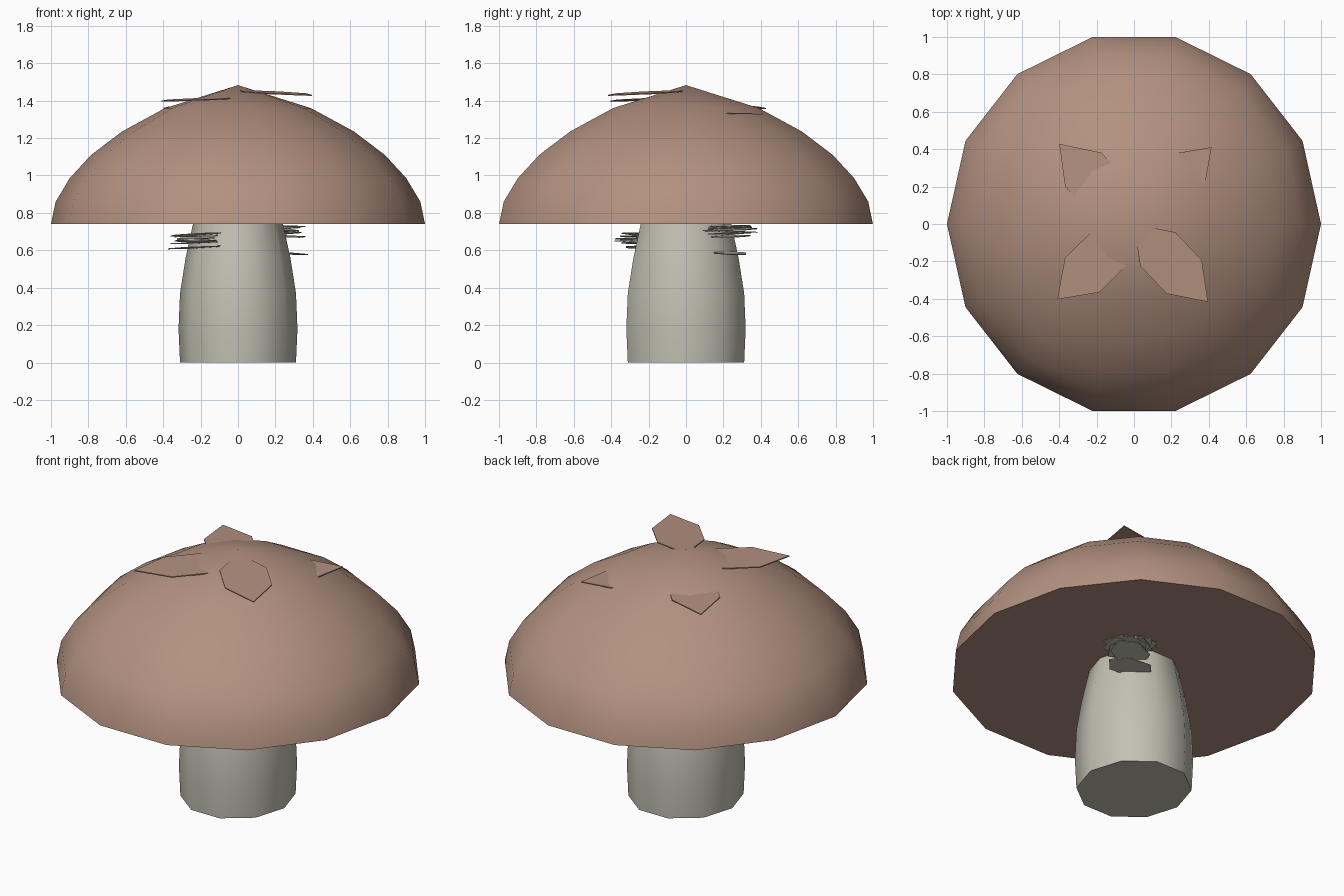
import bpy, bmesh, math, random
from mathutils import Matrix, Vector

if "Cube" in bpy.data.objects:
    bpy.data.objects.remove(bpy.data.objects["Cube"])

random.seed(4)


def material(name, rgb):
    m = bpy.data.materials.new(name)
    m.diffuse_color = (*rgb, 1)
    m.use_nodes = True
    m.node_tree.nodes["Principled BSDF"].inputs["Base Color"].default_value = m.diffuse_color
    return m


BROWN = material("cap brown", (0.45, 0.285, 0.216))
CREAM = material("stem cream", (0.54, 0.53, 0.45))


def finish(name, bm, mat, smooth=None):
    bmesh.ops.recalc_face_normals(bm, faces=bm.faces)
    me = bpy.data.meshes.new(name)
    bm.to_mesh(me)
    bm.free()
    me.materials.append(mat)
    ob = bpy.data.objects.new(name, me)
    bpy.context.collection.objects.link(ob)
    if smooth:
        bpy.ops.object.select_all(action='DESELECT')
        bpy.context.view_layer.objects.active = ob
        ob.select_set(True)
        bpy.ops.object.shade_smooth_by_angle(angle=math.radians(smooth))
    return ob


def lathe(name, profile, sides, mat, y_scale, smooth):
    """Closed low-poly turned shape; a zero radius makes a point."""
    bm = bmesh.new()
    rings = []
    for r, z in profile:
        if r == 0:
            rings.append([bm.verts.new((0, 0, z))] * sides)
            continue
        a = [2 * math.pi * i / sides for i in range(sides)]
        rings.append([bm.verts.new((r * math.cos(t), r * y_scale * math.sin(t), z)) for t in a])
    for lo, hi in zip(rings, rings[1:]):
        for i in range(sides):
            j = (i + 1) % sides
            quad = [lo[i], lo[j], hi[j], hi[i]]
            bm.faces.new(list(dict.fromkeys(quad)))
    for ring in (rings[0], rings[-1]):
        if ring[0] is not ring[1]:
            bm.faces.new(ring)
    return finish(name, bm, mat, smooth)


def add_leaf(bm, outline, matrix, thick):
    """Thin six-sided flake."""
    low = [bm.verts.new(matrix @ Vector((x, y, -thick / 2))) for x, y in outline]
    top = [bm.verts.new(matrix @ Vector((x, y, thick / 2))) for x, y in outline]
    bm.faces.new(low[::-1])
    bm.faces.new(top)
    n = len(outline)
    for i in range(n):
        j = (i + 1) % n
        bm.faces.new((low[i], low[j], top[j], top[i]))


# Domed cap and bulging stem
lathe("cap", [(1, 0.74), (0.975, 0.86), (0.9, 0.985), (0.785, 1.11),
              (0.62, 1.235), (0.39, 1.36), (0, 1.483)], 14, BROWN, 1.025, 40)
lathe("stem", [(0.31, 0), (0.318, 0.18), (0.31, 0.37), (0.28, 0.56), (0.24, 0.745)],
      10, CREAM, 1.055, 45)

# Flakes lying on the cap, pointing outward along the diagonals
FLAKE = [(0.575, 0), (0.39, 0.13), (0.185, 0.13), (0, 0), (0.185, -0.13), (0.39, -0.13)]
for name, angle, reach, z_in, z_out in (
        ("front_right", -46.5, 1.0, 1.455, 1.428), ("front_left", 224.5, 1.0, 1.417, 1.397),
        ("back_left", 133, 1.02, 1.385, 1.358), ("back_right", 44.7, 1.015, 1.335, 1.33)):
    bm = bmesh.new()
    tilt = math.atan2(z_in - z_out, 0.575)
    m = (Matrix.Translation((0, 0, z_in)) @ Matrix.Rotation(math.radians(angle), 4, 'Z')
         @ Matrix.Rotation(tilt, 4, 'Y') @ Matrix.Scale(reach, 4))
    add_leaf(bm, FLAKE, m, 0.006)
    finish("cap_flake_" + name, bm, BROWN)

# Ragged stacks of thin flakes on two sides of the upper stem
RAG = [(0.15 * math.cos(math.pi * i / 3), 0.10 * math.sin(math.pi * i / 3)) for i in range(6)]
for name, x, y, heights in (
        ("front_left", -0.225, -0.235, (0.615, 0.64, 0.65, 0.655, 0.665, 0.675, 0.685)),
        ("back_right", 0.225, 0.235, (0.585, 0.675, 0.69, 0.70, 0.71, 0.72, 0.73))):
    bm = bmesh.new()
    for k, z in enumerate(heights):
        m = (Matrix.Translation((x, y, z))
             @ Matrix.Rotation(random.uniform(-0.06, 0.06), 4, 'X')
             @ Matrix.Rotation(random.uniform(-0.06, 0.06), 4, 'Y')
             @ Matrix.Rotation(k * 0.45, 4, 'Z'))
        add_leaf(bm, RAG, m, 0.005)
    finish("stem_flakes_" + name, bm, CREAM)
